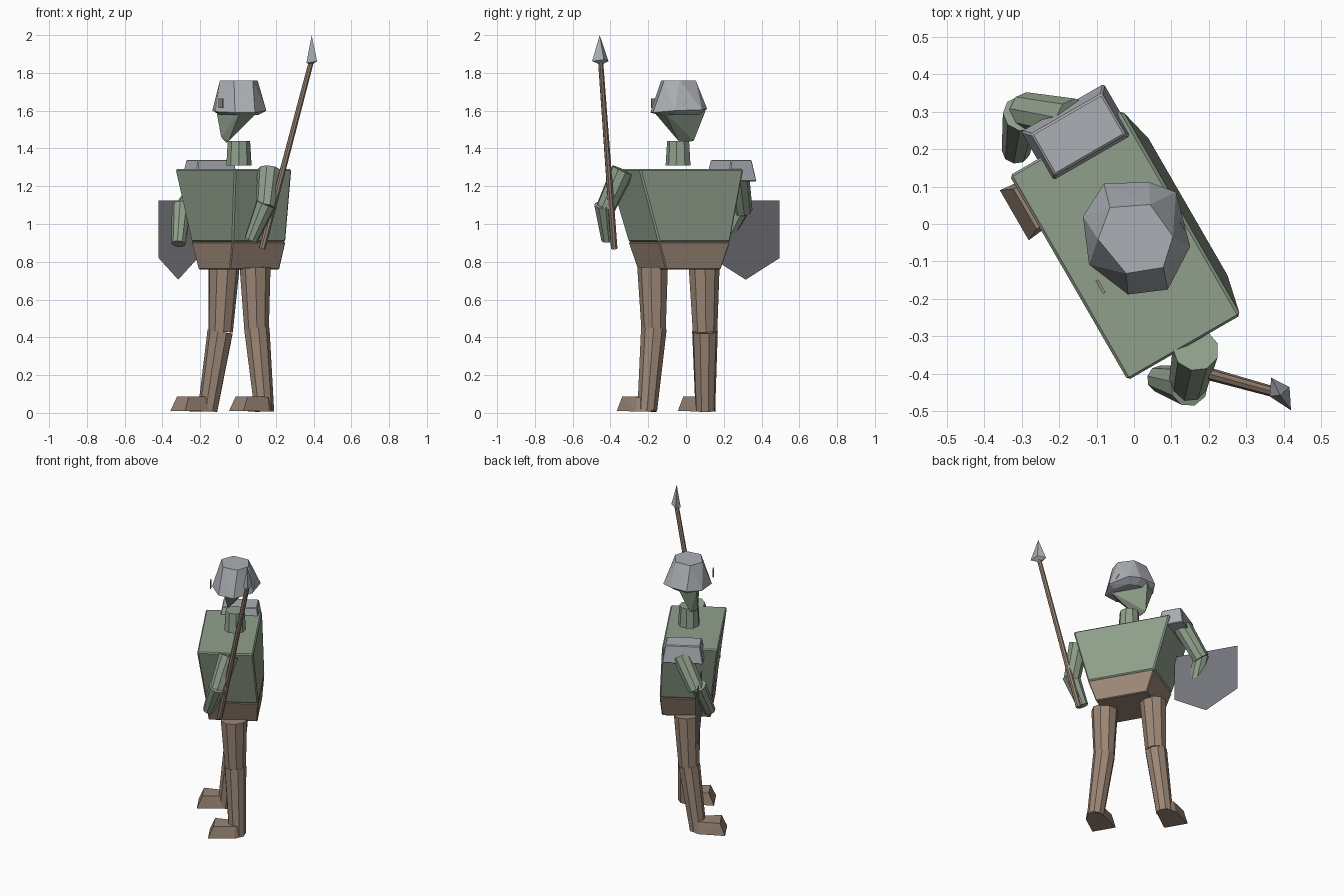
import bpy, bmesh, math
from mathutils import Vector, Matrix

TURN = Matrix.Rotation(math.radians(-60), 4, 'Z')   # the figure faces front-left


def material(name, rgb):
    m = bpy.data.materials.new(name)
    m.diffuse_color = (*rgb, 1)
    return m


GREEN = material("green", (0.28, 0.35, 0.26))
BROWN = material("brown", (0.33, 0.24, 0.18))
METAL = material("metal", (0.41, 0.43, 0.46))
DARK = material("dark_grey", (0.17, 0.17, 0.195))


def finish(bm, name, mat, turned=False):
    if turned:
        bm.transform(TURN)
    bmesh.ops.recalc_face_normals(bm, faces=bm.faces)
    me = bpy.data.meshes.new(name)
    bm.to_mesh(me)
    bm.free()
    me.materials.append(mat)
    ob = bpy.data.objects.new(name, me)
    bpy.context.collection.objects.link(ob)
    return ob


def hull(name, pts, mat, turned=False):
    """Faceted solid wrapped around a few corner points."""
    bm = bmesh.new()
    for p in pts:
        bm.verts.new(p)
    res = bmesh.ops.convex_hull(bm, input=bm.verts)
    loose = {v for v in res["geom_interior"] if isinstance(v, bmesh.types.BMVert)}
    bmesh.ops.delete(bm, geom=list(loose), context='VERTS')
    bmesh.ops.dissolve_limit(bm, angle_limit=0.02, verts=bm.verts, edges=bm.edges)
    return finish(bm, name, mat, turned)


def block(name, bottom, z0, top, z1, mat, bevel=0.0):
    """Tapered box; bottom and top are x0, x1, y0, y1 in the figure's own frame."""
    pts = [(x, y, z) for r, z in ((bottom, z0), (top, z1)) for x in r[:2] for y in r[2:]]
    ob = hull(name, pts, mat, True)
    if bevel:
        m = ob.modifiers.new("edge", 'BEVEL')
        m.width, m.segments = bevel, 1
    return ob


def limb(name, a, b, r0, r1, mat, sides=9):
    """Tapered faceted cylinder from a to b."""
    a, b = Vector(a), Vector(b)
    d = b - a
    bm = bmesh.new()
    rot = d.to_track_quat('Z', 'Y').to_matrix().to_4x4()
    bmesh.ops.create_cone(bm, cap_ends=True, segments=sides, radius1=r0, radius2=r1,
                          depth=d.length, matrix=Matrix.Translation((a + b) / 2) @ rot)
    return finish(bm, name, mat)


# Trunk
WAIST = (-0.185, 0.25, -0.178, 0.148)
block("torso", WAIST, 0.905, (-0.28, 0.355, -0.224, 0.125), 1.29, GREEN, 0.008)
block("pelvis", (-0.134, 0.201, -0.165, 0.138), 0.76, WAIST, 0.905, BROWN, 0.005)
block("shoulder_plate", (-0.365, -0.198, -0.138, 0.118), 1.225,
      (-0.345, -0.218, -0.118, 0.1), 1.34, METAL, 0.005)

# Neck and head, chin tipped to one side
limb("neck", (0.005, -0.04, 1.31), (0.005, -0.04, 1.44), 0.068, 0.06, GREEN)
hull("head", [(-0.1, -0.075, 1.6), (-0.1, 0.035, 1.6), (0.16, -0.075, 1.6), (0.16, 0.035, 1.6),
              (-0.043, -0.078, 1.46), (-0.065, -0.032, 1.44), (-0.02, -0.06, 1.43),
              (0.01, -0.062, 1.44)], GREEN, True)
# Helmet: eight-cornered brim narrowing to a six-cornered crown
brim = [(-0.136, 0.02, 1.6), (-0.08, 0.108, 1.61), (0.04, 0.112, 1.61), (0.112, 0.085, 1.605),
        (0.15, -0.06, 1.6), (0.09, -0.175, 1.59), (-0.016, -0.188, 1.59), (-0.12, -0.108, 1.595)]
crown = [(-0.064, 0.044), (0.043, 0.052), (0.104, -0.033), (0.078, -0.116),
         (-0.021, -0.132), (-0.096, -0.041)]
rim = [(0.005 + (x - 0.005) * 0.72, -0.04 + (y + 0.04) * 0.72, 1.578) for x, y, z in brim]
hull("helmet", brim + rim + [(x, y, 1.76) for x, y in crown], METAL)
hull("ear_tip", [(0.09, -0.03, 1.63), (0.09, 0.0, 1.63), (0.136, -0.015, 1.62),
                 (0.125, 0.005, 1.65), (0.118, -0.02, 1.665)], GREEN)
block("eye_slit", (0.08, 0.12, -0.165, -0.157), 1.615, (0.08, 0.12, -0.165, -0.157), 1.665, BROWN)

# Arms
limb("left_upper_arm", (0.165, -0.335, 1.285), (0.145, -0.425, 1.085), 0.062, 0.052, GREEN)
limb("left_forearm", (0.148, -0.432, 1.105), (0.068, -0.413, 0.915), 0.055, 0.036, GREEN)
limb("right_upper_arm", (-0.16, 0.275, 1.26), (-0.29, 0.3, 1.07), 0.06, 0.052, GREEN)
limb("right_forearm", (-0.298, 0.295, 1.1), (-0.315, 0.195, 0.895), 0.052, 0.038, GREEN)

# Legs and boots
limb("right_thigh", (-0.075, 0.095, 0.77), (-0.093, 0.1, 0.43), 0.083, 0.066, BROWN)
limb("right_shin", (-0.093, 0.1, 0.43), (-0.16, 0.102, 0.012), 0.069, 0.053, BROWN)
limb("left_thigh", (0.09, -0.175, 0.77), (0.098, -0.17, 0.44), 0.083, 0.066, BROWN)
limb("left_shin", (0.098, -0.17, 0.445), (0.138, -0.205, 0.012), 0.069, 0.053, BROWN)
for side, dx, dy in (("right", 0, 0), ("left", 0.435, 0.107)):
    cx = -0.18
    foot = [(0.077, -0.265, 0.01), (0.062, -0.232, 0.088), (0.06, -0.1, 0.008),
            (0.045, -0.1, 0.085), (0.02, -0.045, 0.008), (0.02, -0.06, 0.07)]
    hull(side + "_boot", [(cx + s * x + dx, y + dy, z) for x, y, z in foot for s in (-1, 1)],
         BROWN, True)

# Spear with a flattened point
limb("spear_shaft", (0.128, -0.38, 0.87), (0.388, -0.452, 1.86), 0.018, 0.014, BROWN, 8)
hull("spear_point", [(0.39, -0.457, 2.0), (0.366, -0.41, 1.862), (0.419, -0.497, 1.862),
                     (0.362, -0.46, 1.852), (0.415, -0.435, 1.87), (0.388, -0.45, 1.842)], METAL)

# Shield: a flat five-cornered sheet
bm = bmesh.new()
outline = [(-0.64, 1.125), (-0.64, 0.82), (-0.432, 0.705), (-0.224, 0.82), (-0.224, 1.125)]
bm.faces.new([bm.verts.new((x, -0.116, z)) for x, z in outline])
finish(bm, "shield", DARK, True)
